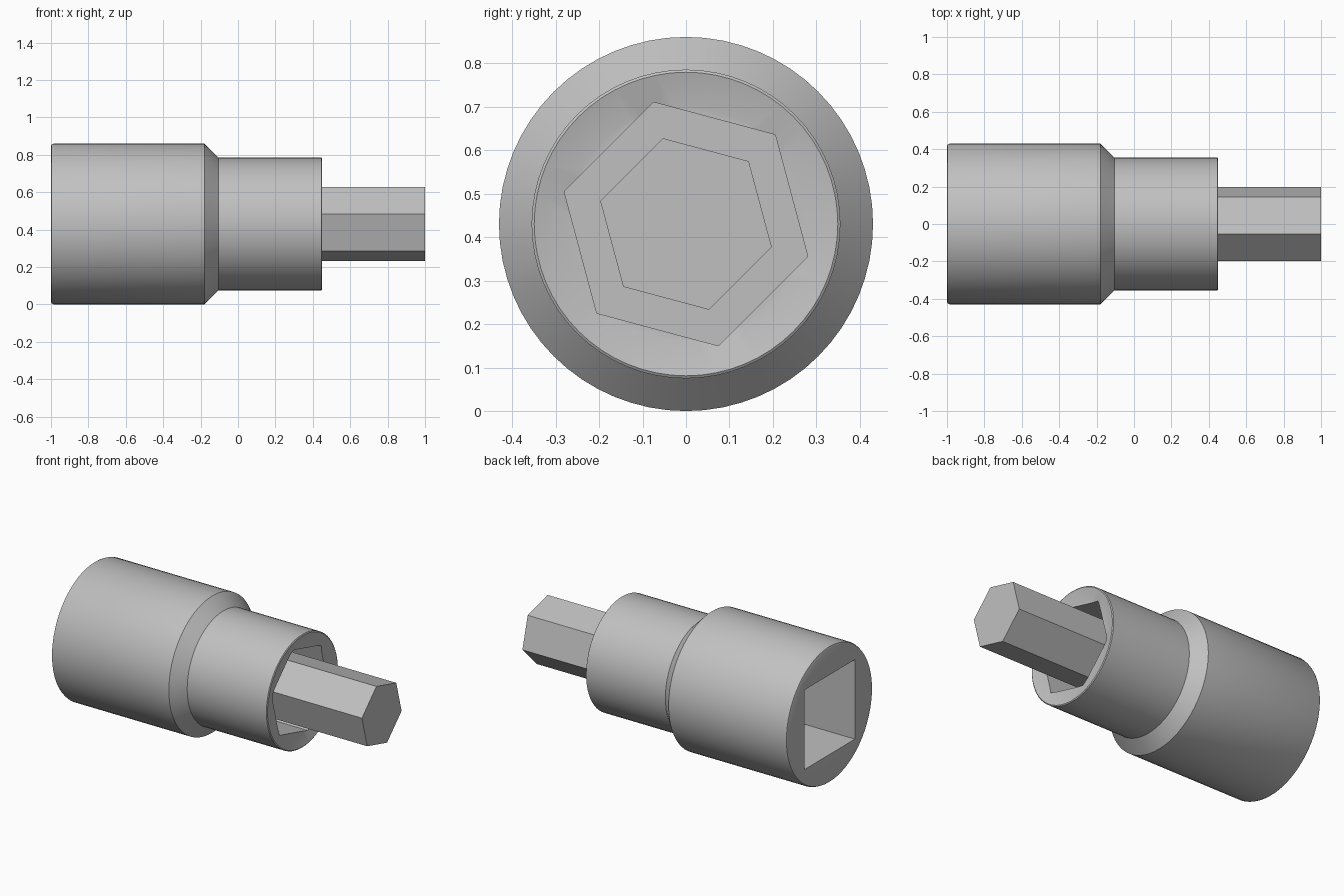
import bpy, bmesh, math
from mathutils import Matrix, Vector

cube = bpy.data.objects.get("Cube")
if cube:
    bpy.data.objects.remove(cube, do_unlink=True)

AXIS_Z = 0.43  # height of the long axis

steel = bpy.data.materials.new("steel grey")
steel.use_nodes = True
steel.diffuse_color = (0.53, 0.53, 0.53, 1)
steel.node_tree.nodes["Principled BSDF"].inputs["Base Color"].default_value = (0.53, 0.53, 0.53, 1)


def finish(name, bm):
    """Turn a bmesh into a named object with the steel material."""
    bmesh.ops.recalc_face_normals(bm, faces=bm.faces)
    mesh = bpy.data.meshes.new(name)
    bm.to_mesh(mesh)
    bm.free()
    mesh.materials.append(steel)
    obj = bpy.data.objects.new(name, mesh)
    bpy.context.collection.objects.link(obj)
    return obj


def prism(name, sides, radius, x0, x1, turn):
    """Regular prism along x; turn is the angle of one corner from +y."""
    bm = bmesh.new()
    place = (Matrix.Translation(((x0 + x1) / 2, 0, AXIS_Z))
             @ Matrix.Rotation(math.radians(turn), 4, 'X')
             @ Matrix.Rotation(math.radians(90), 4, 'Y'))
    # the extra quarter turn puts a corner on +y before turning
    place = place @ Matrix.Rotation(math.radians(90), 4, 'Z')
    bmesh.ops.create_cone(bm, cap_ends=True, segments=sides, radius1=radius,
                          radius2=radius, depth=x1 - x0, matrix=place)
    return finish(name, bm)


def lathe(name, profile, steps):
    """Spin (x, radius) points around the long axis."""
    bm = bmesh.new()
    verts = [bm.verts.new((x, 0, AXIS_Z + r)) for x, r in profile]
    edges = [bm.edges.new(pair) for pair in zip(verts, verts[1:])]
    bmesh.ops.spin(bm, geom=verts + edges, cent=(0, 0, AXIS_Z), axis=(1, 0, 0),
                   angle=math.tau, steps=steps, use_duplicate=False)
    bmesh.ops.remove_doubles(bm, verts=bm.verts, dist=1e-5)
    return finish(name, bm)


def cut(obj, cutter):
    """Subtract the cutter and delete it."""
    cutter.hide_render = True
    mod = obj.modifiers.new("cut", 'BOOLEAN')
    mod.operation = 'DIFFERENCE'
    mod.solver = 'EXACT'
    mod.object = cutter
    bpy.context.view_layer.objects.active = obj
    bpy.ops.object.modifier_apply(modifier=mod.name)
    bpy.data.objects.remove(cutter, do_unlink=True)


# Socket body: drive end, shoulder, neck and a shallow dished front
body = lathe("socket_body", [
    (-1, 0), (-1, 0.415), (-0.996, 0.425), (-0.985, 0.43),
    (-0.18, 0.43), (-0.105, 0.355),
    (0.446, 0.355), (0.45, 0.349), (0.43, 0.27), (0.43, 0)], 64)

# Square drive hole and hexagonal seat for the bit
cut(body, prism("drive_hole_cutter", 4, 0.25 * math.sqrt(2), -1.1, -0.3, 45))
cut(body, prism("seat_cutter", 6, 0.29, 0.2, 0.6, 15))

bpy.ops.object.select_all(action='DESELECT')
body.select_set(True)
bpy.context.view_layer.objects.active = body
bpy.ops.object.shade_smooth_by_angle(angle=math.radians(30))

# Hexagonal driver bit
prism("hex_bit", 6, 0.204, 0.19, 1, 15)
